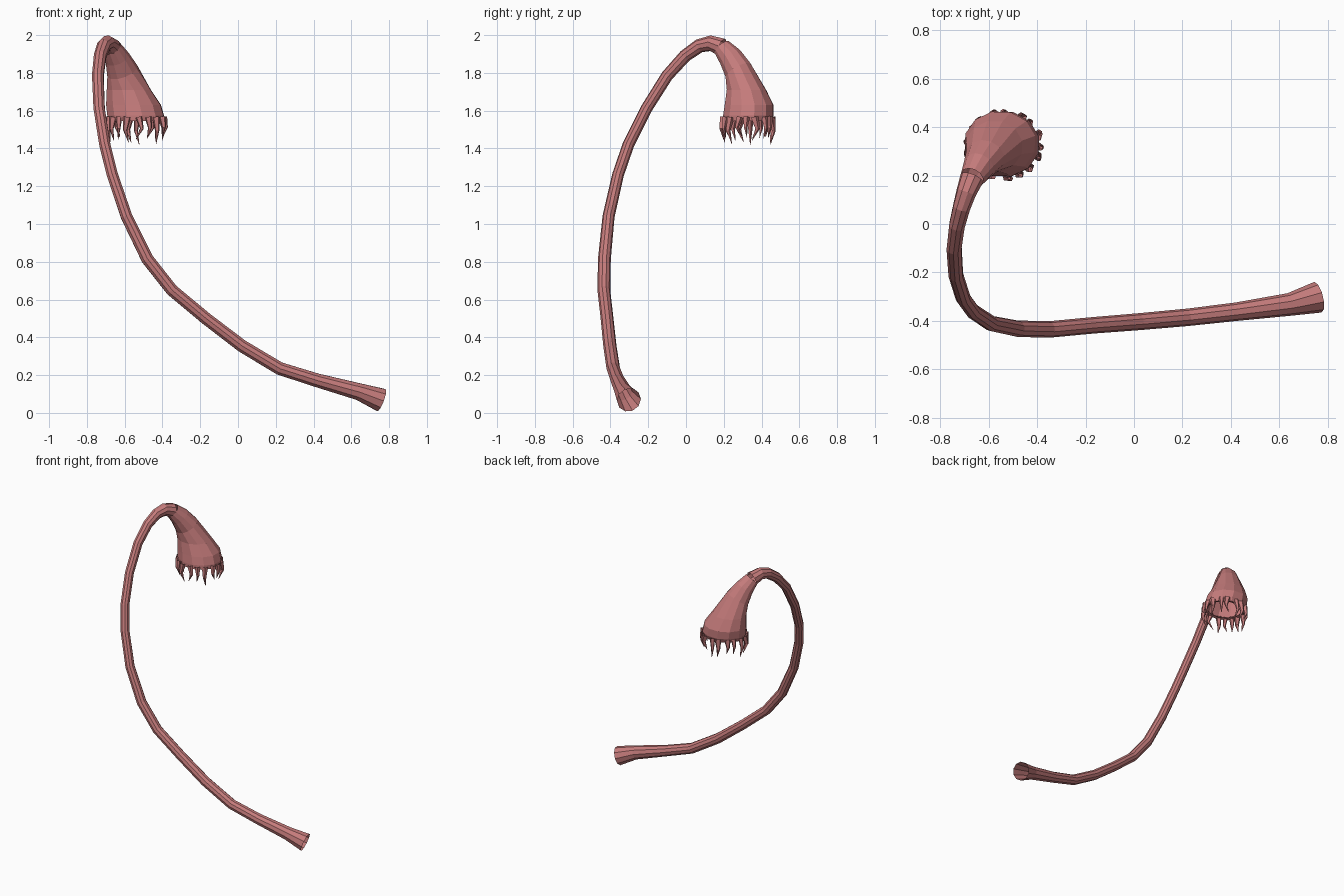
import bpy, math, random
from mathutils import Vector

if "Cube" in bpy.data.objects:
    bpy.data.objects.remove(bpy.data.objects["Cube"])

random.seed(4)
SIDES = 10
mat = bpy.data.materials.new("dusty_red")
mat.diffuse_color = (0.56, 0.2, 0.2, 1)
mat.use_nodes = True
mat.node_tree.nodes["Principled BSDF"].inputs["Base Color"].default_value = mat.diffuse_color


def make_object(name, verts, faces):
    me = bpy.data.meshes.new(name)
    me.from_pydata([tuple(v) for v in verts], [], faces)
    me.materials.append(mat)
    ob = bpy.data.objects.new(name, me)
    bpy.context.collection.objects.link(ob)
    return ob


def sweep(name, path, sides, squash=1.0, level=False):
    """Open tube through (x, y, z, radius) rings, twist-free."""
    pts = [Vector(p[:3]) for p in path]
    verts, faces = [], []
    u = Vector((0, 1, 0))
    for i, p in enumerate(pts):
        t = (pts[min(i + 1, len(pts) - 1)] - pts[max(i - 1, 0)]).normalized()
        if level and i >= 3:
            t = Vector((0, 0, -1))
        u = (u - t * u.dot(t)).normalized()
        w = t.cross(u)
        r = path[i][3]
        for k in range(sides):
            a = math.tau * k / sides
            d = (u * math.cos(a) + w * math.sin(a)) * r
            if level and i >= 2:
                d.y *= squash
            verts.append(p + d)
    for i in range(len(pts) - 1):
        for k in range(sides):
            n = (k + 1) % sides
            faces.append((i * sides + k, i * sides + n,
                          (i + 1) * sides + n, (i + 1) * sides + k))
    return make_object(name, verts, faces)


# Curving stalk, flared and open at its root
stalk = [
    (0.758, -0.302, 0.068, 0.065), (0.64, -0.332, 0.112, 0.047),
    (0.42, -0.362, 0.172, 0.038), (0.22, -0.385, 0.235, 0.036),
    (0.02, -0.403, 0.355, 0.035), (-0.17, -0.418, 0.50, 0.034),
    (-0.35, -0.435, 0.65, 0.034), (-0.48, -0.432, 0.815, 0.034),
    (-0.59, -0.41, 1.04, 0.032), (-0.665, -0.36, 1.26, 0.031),
    (-0.705, -0.305, 1.42, 0.031), (-0.735, -0.21, 1.61, 0.031),
    (-0.742, -0.10, 1.785, 0.032), (-0.73, -0.005, 1.89, 0.034),
    (-0.711, 0.07, 1.943, 0.037), (-0.692, 0.13, 1.957, 0.042),
    (-0.668, 0.19, 1.935, 0.050)]
sweep("stalk", stalk, SIDES)

# Drooping bulb head with an open mouth and inward lip
head = [
    (-0.668, 0.19, 1.935, 0.050), (-0.64, 0.237, 1.88, 0.066),
    (-0.613, 0.278, 1.81, 0.085), (-0.578, 0.32, 1.71, 0.120),
    (-0.553, 0.334, 1.63, 0.149), (-0.542, 0.33, 1.575, 0.154),
    (-0.538, 0.324, 1.545, 0.147), (-0.538, 0.324, 1.55, 0.122)]
sweep("bulb_head", head, 12, 0.89, True)

# Ragged ring of hanging, slightly bent teeth
COUNT = 17
for k in range(COUNT):
    a = math.tau * (k + random.uniform(-0.2, 0.2)) / COUNT
    out = Vector((math.cos(a), 0.89 * math.sin(a), 0))
    side = Vector((-math.sin(a), math.cos(a), 0))
    base = Vector((-0.538, 0.324, 1.565)) + out * 0.145
    length = random.uniform(0.10, 0.155)
    bend = side * random.uniform(-0.015, 0.015)
    w = random.uniform(0.018, 0.025)
    path = [base,
            base + out * 0.012 + bend - Vector((0, 0, length * 0.5)),
            base - out * 0.006 - bend - Vector((0, 0, length))]
    sweep("tooth", [(*p, r) for p, r in zip(path, (w, w * 0.55, 0.001))], 5)
